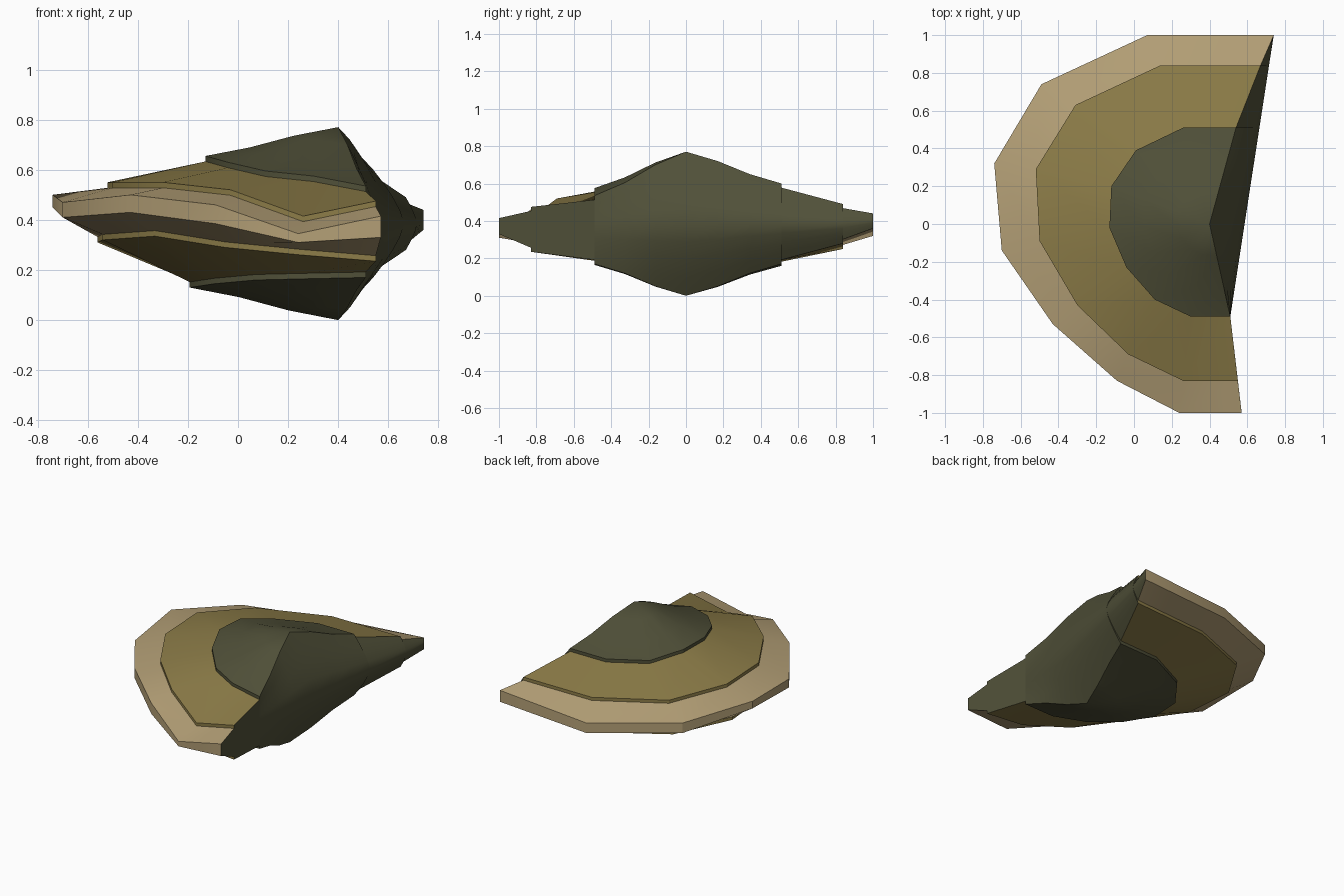
import bpy
import bmesh
import math
from mathutils import Vector

old = bpy.data.objects.get("Cube")
if old:
    bpy.data.objects.remove(old, do_unlink=True)


def material(name, colour):
    mat = bpy.data.materials.new(name)
    mat.use_nodes = True
    mat.diffuse_color = (*colour, 1)
    mat.node_tree.nodes["Principled BSDF"].inputs["Base Color"].default_value = (*colour, 1)
    return mat


TAN = material("pale tan", (.45, .345, .18))
OLIVE = material("olive brown", (.26, .2, .064))
GREEN = material("dark moss green", (.08, .08, .04))

# Plan outlines of the three terraces, back cut end to front cut end
RIM = [(.74, 1), (.07, 1), (-.49, .74), (-.74, .32), (-.7, -.14),
       (-.43, -.53), (-.09, -.83), (.24, -1), (.57, -1)]
MIDDLE = [(.67, .84), (.14, .84), (-.31, .63), (-.52, .29), (-.5, -.09),
          (-.3, -.43), (-.03, -.69), (.26, -.83), (.55, -.83)]
CORE = [(.54, .51), (.26, .51), (.01, .39), (-.12, .2), (-.13, -.02),
        (-.04, -.23), (.11, -.4), (.3, -.49), (.51, -.49)]


def ring(plan, heights, flare=1.0):
    """Lift a plan outline to its heights, optionally widening it away from the cut."""
    return [Vector((.5 + (x - .5) * flare if x < .5 else x, y, z))
            for (x, y), z in zip(plan, heights)]


def shifted(points, dz):
    return [p + Vector((0, 0, dz)) for p in points]


def cap(points, apex):
    """Rings that close in on the apex with a soft shoulder."""
    rings = []
    for t in (1 / 3, 2 / 3, 1):
        ease = (t + t * t * (3 - 2 * t)) / 2
        rings.append([Vector((*p.lerp(apex, t).xy, p.z + (apex.z - p.z) * ease))
                      for p in points])
    return rings


rim_top = ring(RIM, (.44, .39, .44, .5, .47, .5, .46, .345, .415))
rim_low = ring(RIM, (.36, .32, .37, .45, .41, .43, .385, .31, .33))
mid_top = ring(MIDDLE, (.49, .49, .51, .55, .55, .55, .52, .415, .475))
mid_low = ring(MIDDLE, (.28, .25, .28, .31, .32, .335, .29, .26, .235), 1.04)
core_top = ring(CORE, (.6, .6, .61, .65, .655, .63, .595, .575, .535))
core_low = ring(CORE, (.17, .16, .14, .13, .13, .145, .16, .165, .17), 1.1)

STEP = .022
top_cap = [core_top] + cap(core_top, Vector((.4, 0, .77)))
low_cap = ([core_low] + cap(core_low, Vector((.4, 0, 0))))[::-1]
mid_top_foot, core_top_foot = shifted(mid_top, -STEP), shifted(core_top, -STEP)
mid_low_foot, core_low_foot = shifted(mid_low, STEP), shifted(core_low, STEP)


def grid(name, rows, mat, angle=30):
    """Skin a list of equal point rows with quads, welding collapsed points."""
    bm = bmesh.new()
    verts = [[bm.verts.new(p) for p in row] for row in rows]
    for a, b in zip(verts, verts[1:]):
        for i in range(len(a) - 1):
            bm.faces.new((a[i], a[i + 1], b[i + 1], b[i]))
    bmesh.ops.remove_doubles(bm, verts=bm.verts, dist=.0005)
    mesh = bpy.data.meshes.new(name)
    bm.to_mesh(mesh)
    bm.free()
    mesh.materials.append(mat)
    obj = bpy.data.objects.new(name, mesh)
    bpy.context.collection.objects.link(obj)
    bpy.ops.object.select_all(action='DESELECT')
    obj.select_set(True)
    bpy.context.view_layer.objects.active = obj
    bpy.ops.object.shade_smooth_by_angle(angle=math.radians(angle))
    return obj


# Terraces, each skinned from its lower ring to its upper one
grid("core_underside", low_cap + [core_low_foot], GREEN)
grid("middle_underside", [core_low_foot, mid_low, mid_low_foot], OLIVE)
grid("outer_rim", [mid_low_foot, rim_low, rim_top, mid_top_foot], TAN)
grid("middle_terrace", [mid_top_foot, mid_top, core_top_foot], OLIVE)
grid("core_mound", [core_top_foot] + top_cap, GREEN)

# Bulging cut face, spanning the ends of every ring
upper = [rim_top, mid_top_foot, mid_top, core_top_foot] + top_cap
lower = [rim_low, mid_low_foot, mid_low, core_low_foot] + low_cap[::-1]
pairs = [(lo[-1], hi[-1]) for lo, hi in zip(lower, upper)]
pairs += [(lo[0], hi[0]) for lo, hi in zip(lower, upper)][-2::-1]


def crest(y):
    """Furthest reach of the cut face at a given depth."""
    return .51 + (.154 if y > -.49 else -.118) * (y + .49)


STRIPS = 8
rows = []
for k in range(STRIPS + 1):
    t = k / STRIPS
    bulge = 1 - abs(2 * t - 1) ** 1.4
    row = []
    for lo, hi in pairs:
        p = lo.lerp(hi, t)
        p.x += (max(crest(p.y), p.x) - p.x) * bulge
        row.append(p)
    rows.append(row)
grid("cut_face", rows, GREEN, 40)
